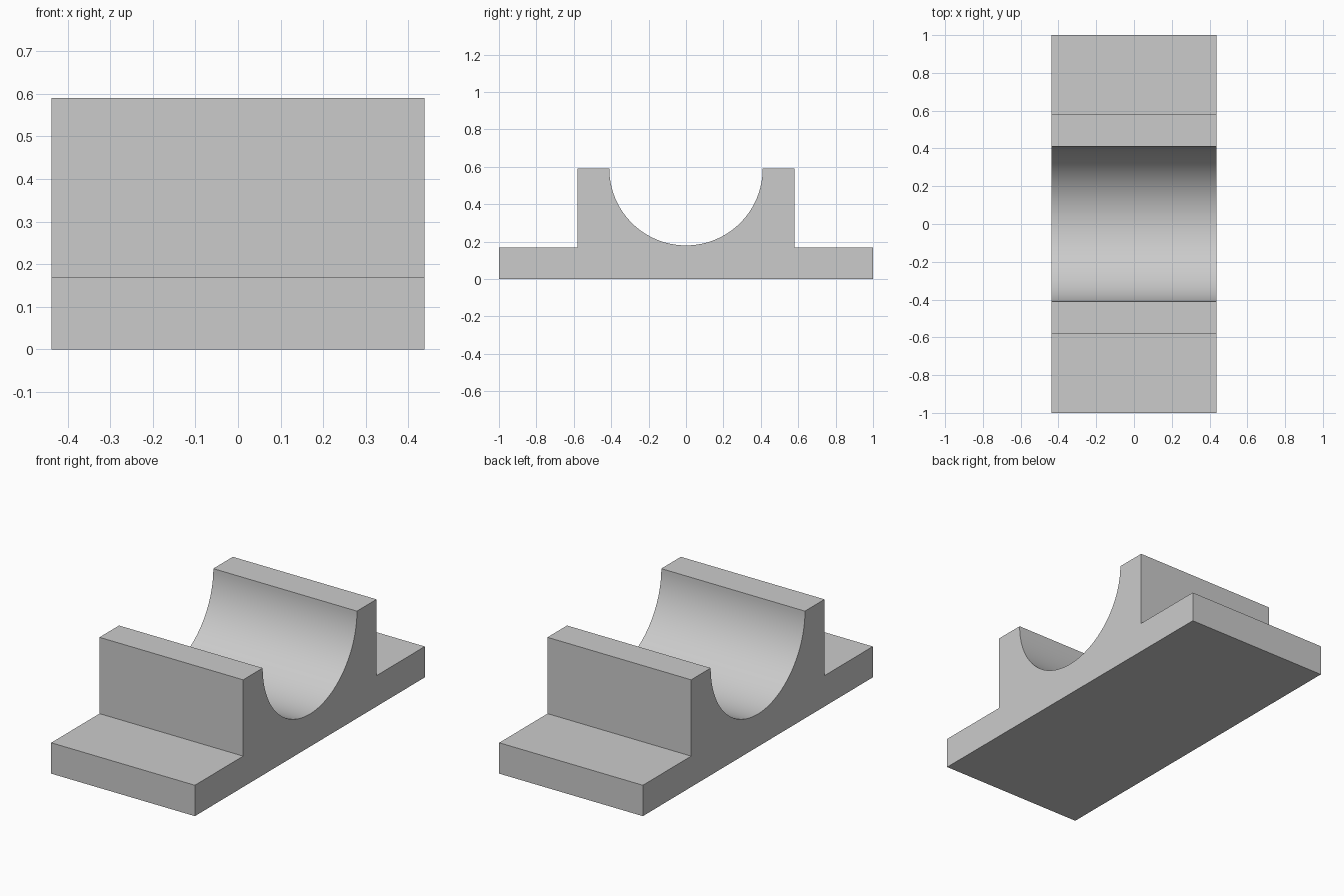
import bpy, bmesh, math

if "Cube" in bpy.data.objects:
    bpy.data.objects.remove(bpy.data.objects["Cube"])

HALF_X = 0.4375       # half length along the cradle axis
BASE_Y, BASE_Z = 1.0, 0.17
BLOCK_Y, TOP_Z = 0.58, 0.59
RADIUS, SEGMENTS = 0.41, 64

# Side profile: flanged base, raised block, half-round trough
profile = [(-BASE_Y, 0), (BASE_Y, 0), (BASE_Y, BASE_Z), (BLOCK_Y, BASE_Z), (BLOCK_Y, TOP_Z)]
for i in range(SEGMENTS + 1):
    a = math.pi * i / SEGMENTS
    profile.append((RADIUS * math.cos(a), TOP_Z - RADIUS * math.sin(a)))
profile += [(-BLOCK_Y, TOP_Z), (-BLOCK_Y, BASE_Z), (-BASE_Y, BASE_Z)]

# Extrude the profile along x
bm = bmesh.new()
face = bm.faces.new([bm.verts.new((-HALF_X, y, z)) for y, z in profile])
ext = bmesh.ops.extrude_face_region(bm, geom=[face], use_keep_orig=True)
moved = [g for g in ext["geom"] if isinstance(g, bmesh.types.BMVert)]
bmesh.ops.translate(bm, verts=moved, vec=(2 * HALF_X, 0, 0))
bmesh.ops.recalc_face_normals(bm, faces=bm.faces)

mesh = bpy.data.meshes.new("bearing_cradle")
bm.to_mesh(mesh)
bm.free()
cradle = bpy.data.objects.new("bearing_cradle", mesh)
bpy.context.collection.objects.link(cradle)

# Smooth trough, sharp corners
bpy.context.view_layer.objects.active = cradle
cradle.select_set(True)
bpy.ops.object.shade_smooth_by_angle(angle=math.radians(30))
